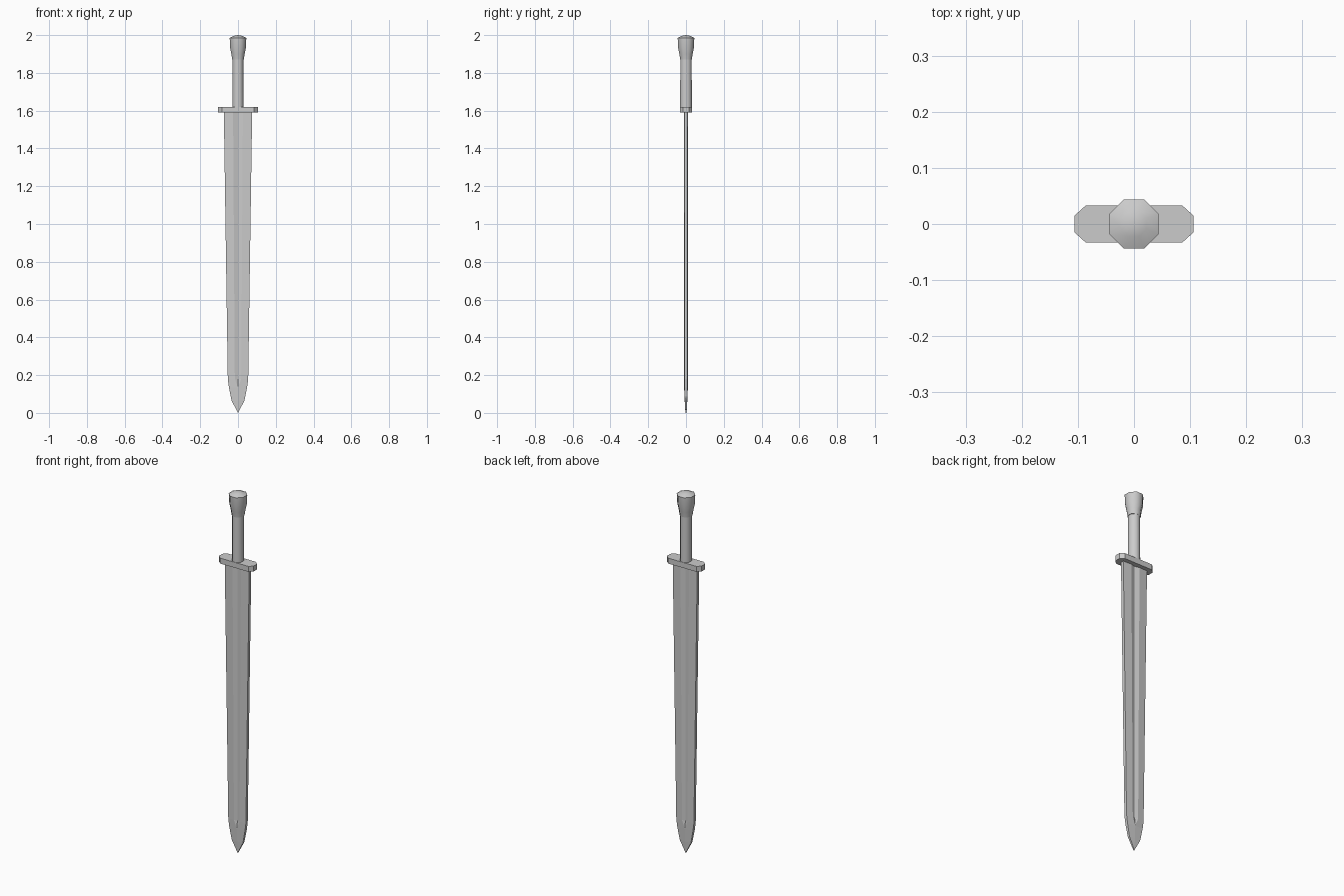
import bpy, bmesh, math

if "Cube" in bpy.data.objects:
    bpy.data.objects.remove(bpy.data.objects["Cube"])


def loft(name, rings, smooth=None):
    """Skin a stack of equal-length point rings into a closed solid."""
    bm = bmesh.new()
    loops = [[bm.verts.new(p) for p in r] for r in rings]
    n = len(loops[0])
    for a, b in zip(loops, loops[1:]):
        for i in range(n):
            j = (i + 1) % n
            bm.faces.new((a[i], a[j], b[j], b[i]))
    bm.faces.new(loops[0][::-1])
    bm.faces.new(loops[-1])
    bmesh.ops.remove_doubles(bm, verts=bm.verts, dist=0.0002)
    bmesh.ops.recalc_face_normals(bm, faces=bm.faces)
    me = bpy.data.meshes.new(name)
    bm.to_mesh(me)
    bm.free()
    ob = bpy.data.objects.new(name, me)
    bpy.context.collection.objects.link(ob)
    if smooth:
        bpy.ops.object.select_all(action='DESELECT')
        ob.select_set(True)
        bpy.context.view_layer.objects.active = ob
        bpy.ops.object.shade_smooth_by_angle(angle=math.radians(smooth))
    return ob


def blade_ring(z, w, e, f, t, g):
    """Half width, edge y, fuller half width, ridge y, groove y."""
    back = [(w, e), (f, t), (0, g), (-f, t), (-w, e)]
    front = [(-x, -y) for x, y in back]
    return [(x, y, z) for x, y in back + front]


def octagon(z, rx, ry):
    k = 1 / math.cos(math.pi / 8)
    return [(rx * k * math.cos(math.pi / 8 + i * math.pi / 4),
             ry * k * math.sin(math.pi / 8 + i * math.pi / 4), z) for i in range(8)]


# Blade with a central fuller that closes just above the point
loft("blade", [blade_ring(*r) for r in [
    (0.0, 0.0, 0.003, 0.0, 0.003, 0.003),
    (0.065, 0.034, 0.006, 0.0, 0.007, 0.007),
    (0.135, 0.048, 0.008, 0.0, 0.010, 0.010),
    (0.18, 0.054, 0.008, 0.017, 0.011, 0.005),
    (1.60, 0.075, 0.009, 0.026, 0.011, 0.004)]])

# Crossguard: flat bar with clipped corners
bar = [(0.106, -0.015), (0.106, 0.015), (0.086, 0.033), (-0.086, 0.033)]
bar += [(-x, -y) for x, y in bar]
loft("crossguard", [[(x, y, z) for x, y in bar] for z in (1.59, 1.62)])

# Grip
loft("grip", [octagon(1.615, 0.029, 0.031), octagon(1.88, 0.028, 0.030)], 50)

# Flared pommel with a low domed cap
loft("pommel", [octagon(z, r, r) for z, r in [
    (1.87, 0.031), (1.90, 0.035), (1.935, 0.042), (1.985, 0.044),
    (1.996, 0.022), (2.0, 0.0)]], 50)
